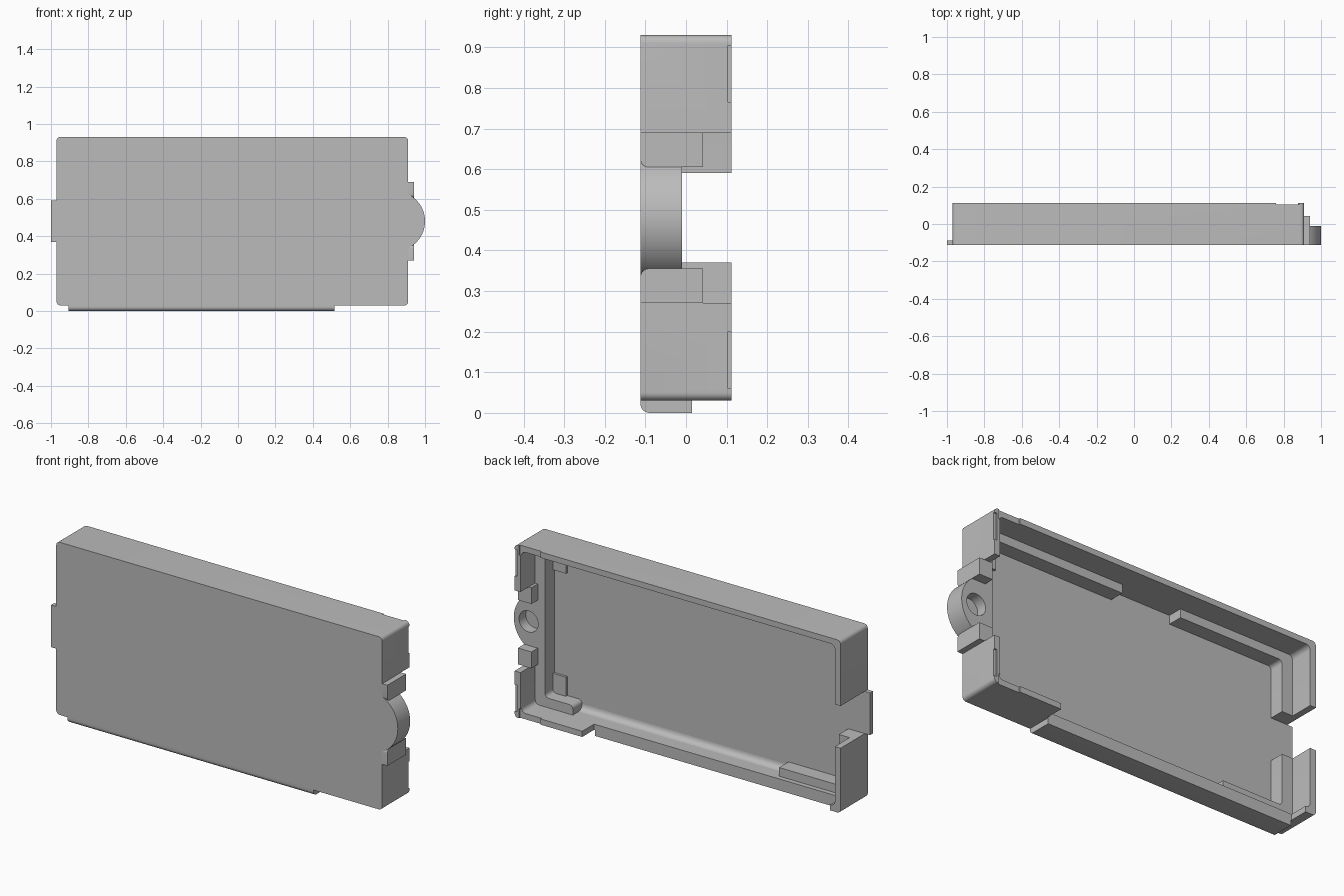
import bpy, bmesh, math

if "Cube" in bpy.data.objects:
    bpy.data.objects.remove(bpy.data.objects["Cube"], do_unlink=True)

grey = bpy.data.materials.new("plain_grey")
grey.use_nodes = True
colour = (0.5, 0.5, 0.5, 1)
grey.diffuse_color = colour
grey.node_tree.nodes["Principled BSDF"].inputs["Base Color"].default_value = colour

FRONT, BACK, FLOOR, SHELF = -0.112, 0.112, -0.087, -0.01
MID = 0.48


def prism(name, pts, lo, hi, axis="y"):
    """Extrude an outline: (x, z) along y, or (y, z) along x."""
    bm = bmesh.new()
    place = (lambda p, d: (p[0], d, p[1])) if axis == "y" else (lambda p, d: (d, p[0], p[1]))
    a = [bm.verts.new(place(p, lo)) for p in pts]
    b = [bm.verts.new(place(p, hi)) for p in pts]
    bm.faces.new(a)
    bm.faces.new(b)
    for i in range(len(a)):
        j = (i + 1) % len(a)
        bm.faces.new((a[i], a[j], b[j], b[i]))
    bmesh.ops.recalc_face_normals(bm, faces=bm.faces)
    mesh = bpy.data.meshes.new(name)
    bm.to_mesh(mesh)
    bm.free()
    mesh.materials.append(grey)
    ob = bpy.data.objects.new(name, mesh)
    bpy.context.collection.objects.link(ob)
    return ob


def arc(cx, cz, r, a0, a1, n=6):
    return [(cx + r * math.cos(math.radians(a0 + (a1 - a0) * i / n)),
             cz + r * math.sin(math.radians(a0 + (a1 - a0) * i / n))) for i in range(n + 1)]


def rounded(x0, x1, z0, z1, r):
    return (arc(x1 - r, z1 - r, r, 0, 90) + arc(x0 + r, z1 - r, r, 90, 180)
            + arc(x0 + r, z0 + r, r, 180, 270) + arc(x1 - r, z0 + r, r, 270, 360))


def box(name, x0, x1, y0, y1, z0, z1):
    return prism(name, [(x0, z0), (x1, z0), (x1, z1), (x0, z1)], y0, y1)


def cut(ob, cutter):
    mod = ob.modifiers.new("cut", "BOOLEAN")
    mod.operation = "DIFFERENCE"
    mod.solver = "EXACT"
    mod.object = cutter
    bpy.context.view_layer.objects.active = ob
    bpy.ops.object.modifier_apply(modifier=mod.name)
    bpy.data.objects.remove(cutter, do_unlink=True)


def flip(pts):
    return [(x, 2 * MID - z) for x, z in pts]


# Open-backed tray
tray = prism("tray", rounded(-0.97, 0.91, 0.03, 0.93, 0.02), FRONT, BACK)
cut(tray, prism("cavity", rounded(-0.937, 0.877, 0.06, 0.9, 0.025), FLOOR, 0.2))
# Gaps in both end walls and the lowered bottom wall
cut(tray, box("left_gap", -1.1, -0.9, FLOOR, 0.2, 0.37, 0.59))
cut(tray, box("right_gap", 0.85, 1.0, FLOOR, 0.2, 0.27, 0.69))
cut(tray, box("bottom_gap", -0.91, 0.52, 0.015, 0.2, -0.1, 0.08))
# Shallow rim notches near the right corners
rim = BACK - 0.008
for z0, z1, s0, s1 in ((0.88, 1.0, 0.765, 0.905), (-0.1, 0.08, 0.06, 0.2)):
    cut(tray, box("rim_notch", 0.76, 0.885, rim, 0.2, z0, z1))
    cut(tray, box("side_notch", 0.895, 1.0, rim, 0.2, s0, s1))

# Rail under the bottom wall, rounded at the front
rail_outline = [(0.015, 0.035), (0.015, 0)] + arc(FRONT + 0.022, 0.022, 0.022, 270, 180) + [(FRONT, 0.035)]
prism("bottom_rail", rail_outline, -0.905, 0.515, "x")

# Left tab
box("left_tab", -1.0, -0.96, FRONT, FLOOR, 0.37, 0.59)

# Right shelf with its round screw boss
boss = arc(0.84, MID, 0.16, -75.5, 75.5, 32)
shelf = prism("right_shelf_and_boss",
              [(0.82, 0.06), (0.88, 0.06)] + boss + [(0.88, 0.9), (0.82, 0.9)], FRONT + 0.0, SHELF)
cut(shelf, prism("screw_hole", arc(0.915, MID, 0.055, 0, 348.75, 31), -0.065, 0.1))

# Lugs either side of the boss, with one rounded front corner
lug = ([(0.042, 0.69), (FRONT, 0.69)] + arc(FRONT + 0.02, 0.625, 0.02, 180, 270) + [(0.042, 0.605)])
prism("upper_lug", lug, 0.862, 0.94, "x")
prism("lower_lug", flip(lug), 0.862, 0.94, "x")

# Inner ledges on the left, wrapping the corners
def ledge(end_x):
    return ([(end_x, 0.905), (end_x, 0.855)] + arc(-0.855, 0.835, 0.02, 90, 180)
            + [(-0.875, 0.59), (-0.942, 0.59), (-0.942, 0.905)])


prism("upper_left_ledge", ledge(-0.28), FLOOR - 0.005, SHELF)
prism("lower_left_ledge", flip(ledge(-0.53)), FLOOR - 0.005, SHELF)

# Inner ledges and clip pads on the right
box("upper_right_ledge", 0.06, 0.825, FLOOR - 0.005, SHELF, 0.855, 0.905)
lower = [(0.825, 0.055), (0.66, 0.055)] + arc(0.68, 0.09, 0.02, 180, 90) + arc(0.8, 0.13, 0.02, 270, 360)
prism("lower_right_ledge", lower, FLOOR - 0.005, SHELF)
for side, z in (("lower", 0.11), ("upper", 0.75)):
    box(side + "_clip_pad", 0.745, 0.825, FLOOR - 0.005, -0.075, z, z + 0.1)

# Soft fillet between floor and bottom wall
fillet = [(FLOOR - 0.005, 0.055), (FLOOR - 0.005, 0.09)] + arc(FLOOR + 0.03, 0.09, 0.03, 180, 270) + [(FLOOR + 0.03, 0.055)]
prism("floor_fillet", fillet, -0.87, 0.66, "x")

for ob in bpy.context.collection.objects:
    if ob.type == "MESH":
        bpy.ops.object.select_all(action="DESELECT")
        ob.select_set(True)
        bpy.context.view_layer.objects.active = ob
        bpy.ops.object.shade_smooth_by_angle(angle=math.radians(30))
